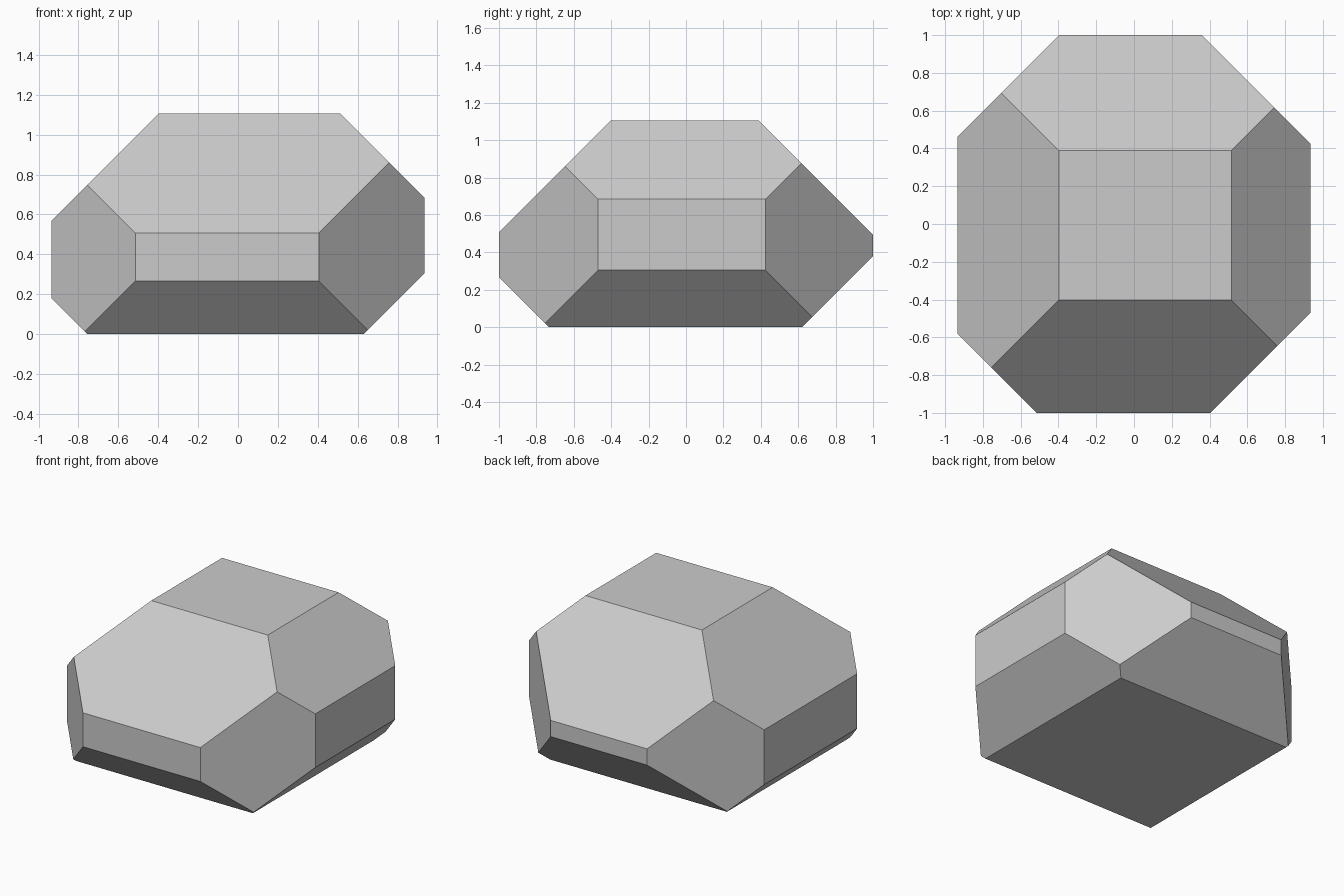
import bpy, bmesh
from mathutils import Vector, Matrix

if "Cube" in bpy.data.objects:
    bpy.data.objects.remove(bpy.data.objects["Cube"])

HALF_X, HALF_Y, HEIGHT = 0.935, 1.0, 1.105

# 45-degree chamfers: direction -> plane offset (direction . point = offset)
CHAMFERS = [
    ((1, 0, 1), 1.62), ((-1, 0, 1), 1.503), ((0, 1, 1), 1.495), ((0, -1, 1), 1.507),
    ((1, 1, 0), 1.36), ((-1, 1, 0), 1.395), ((1, -1, 0), 1.405), ((-1, -1, 0), 1.515),
    ((1, 0, -1), 0.63), ((-1, 0, -1), 0.755), ((0, 1, -1), 0.62), ((0, -1, -1), 0.733),
]


def chamfer(bm, direction, offset):
    """Slice off everything beyond the plane and cap the cut with one flat face."""
    n = Vector(direction)
    cut = bmesh.ops.bisect_plane(
        bm, geom=bm.verts[:] + bm.edges[:] + bm.faces[:], dist=1e-5,
        plane_co=n * (offset / n.length_squared), plane_no=n, clear_outer=True)
    rim = [e for e in bm.edges if e.is_boundary]
    bmesh.ops.holes_fill(bm, edges=rim, sides=0)


# Block, cut to a faceted stone
bm = bmesh.new()
bmesh.ops.create_cube(bm, size=1, matrix=Matrix.Translation((0, 0, HEIGHT / 2))
                      @ Matrix.Diagonal((2 * HALF_X, 2 * HALF_Y, HEIGHT, 1)))
for direction, offset in CHAMFERS:
    chamfer(bm, direction, offset)
bmesh.ops.recalc_face_normals(bm, faces=bm.faces[:])

mesh = bpy.data.meshes.new("faceted_rock")
bm.to_mesh(mesh)
bm.free()
bpy.context.collection.objects.link(bpy.data.objects.new("faceted_rock", mesh))
